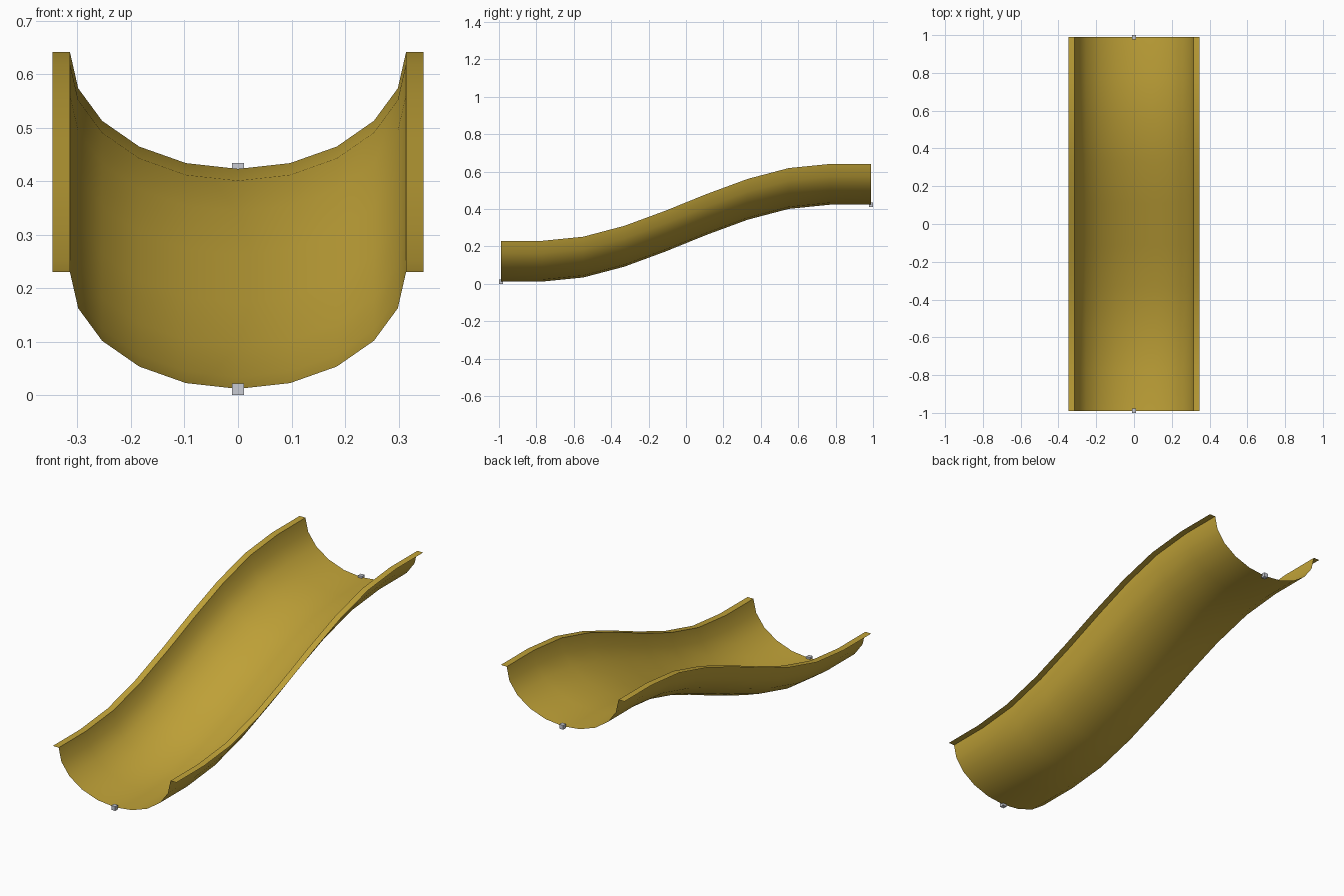
import bpy, bmesh, math

if "Cube" in bpy.data.objects:
    bpy.data.objects.remove(bpy.data.objects["Cube"])


def material(name, rgb):
    m = bpy.data.materials.new(name)
    m.diffuse_color = (*rgb, 1)
    m.use_nodes = True
    m.node_tree.nodes["Principled BSDF"].inputs["Base Color"].default_value = m.diffuse_color
    return m


gold = material("mustard_yellow", (0.54, 0.37, 0.04))
grey = material("light_grey", (0.58, 0.60, 0.65))

END = 0.989       # half length of the chute
RIM = 0.230       # rim height at the low end
RX, RZ = 0.314, 0.218

# Cross-section: half ellipse with a flat lip on each side
profile = [(-0.347, RIM)]
for i in range(11):
    a = math.pi + math.pi * i / 10
    profile.append((RX * math.cos(a), RIM + RZ * math.sin(a)))
profile.append((0.347, RIM))

# Height of each cross-section along the S-shaped slope
rise = [0, 0, 0.022, 0.080, 0.161, 0.250, 0.331, 0.389, 0.411, 0.411]

# Slide chute: open sheet lofted through the sections
bm = bmesh.new()
rows = []
for k, h in enumerate(rise):
    y = -END + 2 * END * k / (len(rise) - 1)
    rows.append([bm.verts.new((x, y, z + h)) for x, z in profile])
for r0, r1 in zip(rows, rows[1:]):
    for j in range(len(profile) - 1):
        bm.faces.new((r0[j], r0[j + 1], r1[j + 1], r1[j]))
mesh = bpy.data.meshes.new("slide_chute")
bm.to_mesh(mesh)
bm.free()
chute = bpy.data.objects.new("slide_chute", mesh)
bpy.context.collection.objects.link(chute)
mesh.materials.append(gold)
bpy.context.view_layer.objects.active = chute
chute.select_set(True)
bpy.ops.object.shade_smooth_by_angle(angle=math.radians(40))

# Small connector cubes at the middle of both ends
for name, y, z in (("lower_connector", -END, 0.011),
                   ("upper_connector", END, 0.423)):
    bpy.ops.mesh.primitive_cube_add(size=0.022, location=(0, y, z))
    cube = bpy.context.object
    cube.name = name
    cube.data.materials.append(grey)
